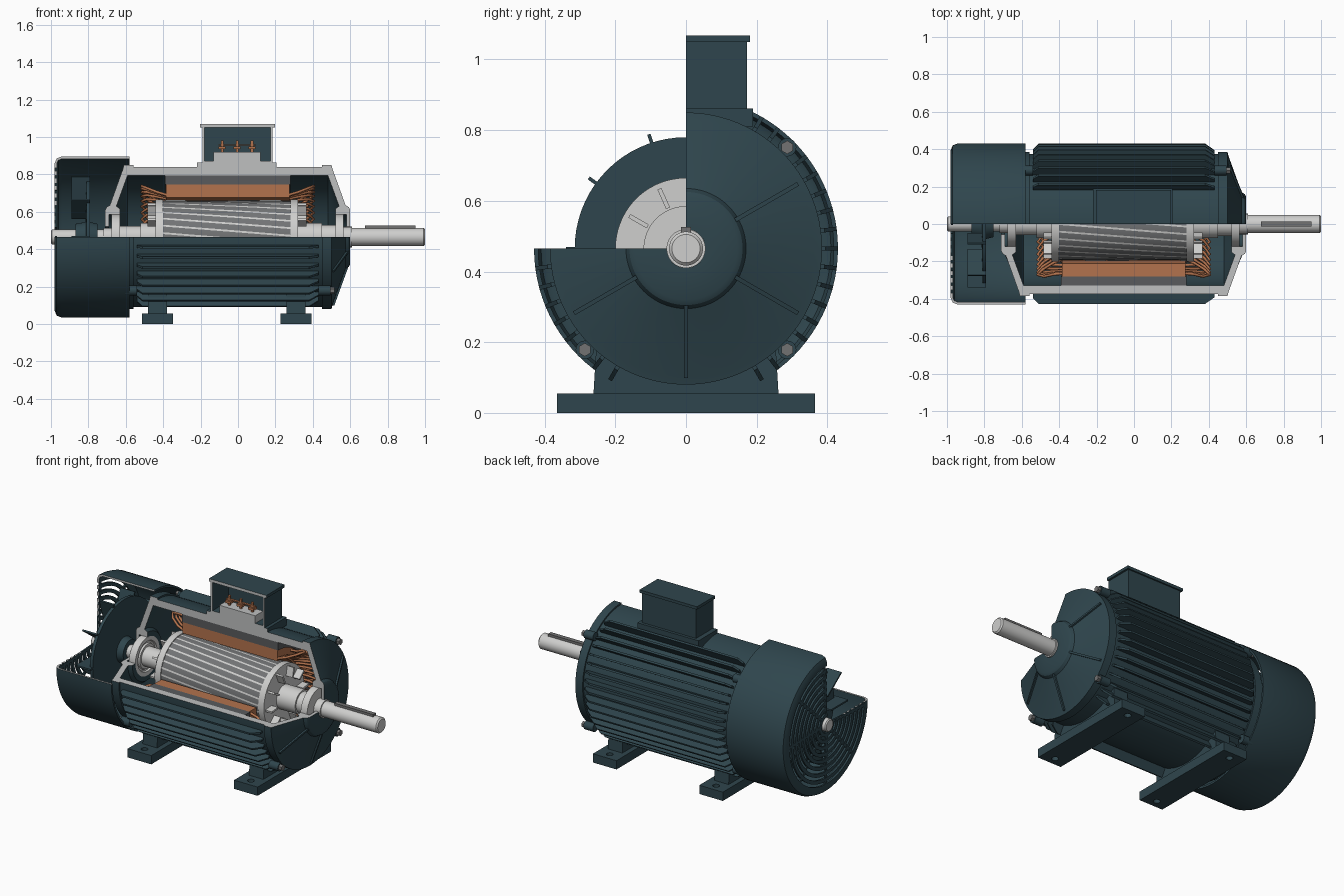
import bpy, bmesh
from math import sin, cos, radians, pi
from mathutils import Vector

if "Cube" in bpy.data.objects:
    bpy.data.objects.remove(bpy.data.objects["Cube"])

AXIS = 0.465          # height of the shaft line
CUT = 270             # degrees of housing kept, front upper quarter removed


def material(name, r, g, b):
    m = bpy.data.materials.new(name)
    m.use_nodes = True
    m.diffuse_color = (r, g, b, 1)
    m.node_tree.nodes["Principled BSDF"].inputs["Base Color"].default_value = (r, g, b, 1)
    return m


TEAL = material("dark teal paint", 0.028, 0.06, 0.074)
SECTION = material("cut metal", 0.52, 0.53, 0.53)
STEEL = material("bright steel", 0.62, 0.62, 0.61)
ROTOR = material("rotor grey", 0.17, 0.175, 0.18)
LAMINATE = material("lamination grey", 0.1, 0.105, 0.11)
COPPER = material("copper", 0.45, 0.17, 0.075)
BOLT = material("bolt grey", 0.17, 0.17, 0.17)


def polar(x, r, angle, t=0):
    """Angle in degrees from straight up, turning towards +y; t is sideways."""
    a = radians(angle)
    return Vector((x, r * sin(a) + t * cos(a), AXIS + r * cos(a) - t * sin(a)))


def finish(name, bm, mat, section=None):
    """Make the object; faces on the two section planes get the section colour."""
    bmesh.ops.remove_doubles(bm, verts=bm.verts, dist=1e-5)
    bmesh.ops.recalc_face_normals(bm, faces=bm.faces)
    if section:
        for f in bm.faces:
            on_y = all(abs(v.co.y) < 1e-4 for v in f.verts)
            on_z = all(abs(v.co.z - AXIS) < 1e-4 and v.co.y < 0 for v in f.verts)
            f.material_index = int(on_y or on_z)
    me = bpy.data.meshes.new(name)
    bm.to_mesh(me)
    bm.free()
    me.materials.append(mat)
    if section:
        me.materials.append(section)
    ob = bpy.data.objects.new(name, me)
    bpy.context.collection.objects.link(ob)
    return ob


def lathe_into(bm, profile, sweep=360, steps=72, centre=(0, 0)):
    """Turn a closed (x, radius) outline round the shaft line."""
    full = sweep == 360
    offset = Vector((0, *centre))
    rows = [[bm.verts.new(polar(x, r, sweep * j / steps) + offset) for x, r in profile]
            for j in range(steps if full else steps + 1)]
    n = len(profile)
    for j in range(steps):
        a, b = rows[j], rows[(j + 1) % len(rows)]
        for i in range(n):
            k = (i + 1) % n
            if profile[i][1] + profile[k][1] > 0:
                bm.faces.new((a[i], a[k], b[k], b[i]))
    if not full:
        bm.faces.new(rows[0])
        bm.faces.new(rows[-1])


def lathe(name, profile, mat, sweep=360, section=None, steps=72):
    bm = bmesh.new()
    lathe_into(bm, profile, sweep, steps)
    return finish(name, bm, mat, section)


def ring(x0, x1, r0, r1):
    return [(x0, r0), (x0, r1), (x1, r1), (x1, r0)]


def prism_into(bm, bottom, top):
    a, b = [bm.verts.new(p) for p in bottom], [bm.verts.new(p) for p in top]
    bm.faces.new(a)
    bm.faces.new(b)
    for i in range(len(a)):
        k = (i + 1) % len(a)
        bm.faces.new((a[i], a[k], b[k], b[i]))


def radial_plates(name, profile, angles, width, mat):
    """Flat plates standing on the shaft line, one for each angle."""
    bm = bmesh.new()
    for a in angles:
        prism_into(bm, *[[polar(x, r, a, s * width / 2) for x, r in profile] for s in (-1, 1)])
    return finish(name, bm, mat)


def boxes(name, spans, mat, section=None):
    bm = bmesh.new()
    for x0, x1, y0, y1, z0, z1 in spans:
        prism_into(bm, *[[(x0, y0, z), (x1, y0, z), (x1, y1, z), (x0, y1, z)] for z in (z0, z1)])
    return finish(name, bm, mat, section)


# Housing with cooling fins
lathe("housing_shell", ring(-0.56, 0.45, 0.33, 0.375), TEAL, CUT, SECTION)
fin = [(-0.54, 0.36), (-0.54, 0.4), (-0.51, 0.43), (0.38, 0.43), (0.43, 0.395), (0.43, 0.36)]
radial_plates("cooling_fins", fin,
              [30 + 7.5 * i for i in range(17)] + [210 + 7.5 * i for i in range(8)], 0.012, TEAL)

# End bells, ribs, ears and bolts
bell = [(0, 0.33), (0, 0.385), (0.05, 0.385), (0.056, 0.362), (0.125, 0.17), (0.142, 0.16),
        (0.15, 0.145), (0.15, 0.055), (0.13, 0.055), (0.13, 0.12), (0.07, 0.12), (0.07, 0.15),
        (0.09, 0.165), (0.03, 0.33)]
rib = [(0.05, 0.366), (0.065, 0.366), (0.14, 0.16), (0.1, 0.16)]
for end, side, base in (("front", 1, 0.45), ("rear", -1, -0.56)):
    def place(profile):
        return [(base + side * u, r) for u, r in profile]
    lathe(end + "_end_bell", place(bell), TEAL, CUT, SECTION)
    radial_plates(end + "_bell_ribs", place(rib), (60, 120, 180, 240), 0.012, TEAL)
    ears, bolts = bmesh.new(), bmesh.new()
    for a in (45, 135, 225):
        spot = (0.405 * sin(radians(a)), 0.405 * cos(radians(a)))
        lathe_into(ears, place(ring(-0.02, 0.045, 0, 0.026)), 360, 16, spot)
        lathe_into(bolts, place(ring(0.045, 0.065, 0, 0.019)), 360, 6, spot)
    finish(end + "_bell_ears", ears, TEAL)
    finish(end + "_bell_bolts", bolts, BOLT)
    lathe(end + "_bearing", place([(0.07, 0.045), (0.07, 0.075), (0.08, 0.08), (0.08, 0.09),
                                   (0.07, 0.095), (0.07, 0.12), (0.115, 0.12), (0.115, 0.045)]), STEEL)

# Fan cover with slotted grille
lathe("fan_cover", [(-0.58, 0.418), (-0.58, 0.43), (-0.945, 0.43), (-0.97, 0.42), (-0.98, 0.395),
                    (-0.98, 0.37), (-0.968, 0.37), (-0.968, 0.395), (-0.96, 0.41), (-0.94, 0.418)],
      TEAL, CUT, SECTION)
grille = bmesh.new()
for i in range(8):
    r = 0.05 + 0.04 * i
    lathe_into(grille, ring(-0.98, -0.968, r, r + 0.022), CUT, 60)
finish("fan_grille_rings", grille, TEAL, SECTION)
radial_plates("fan_grille_spokes", ring(-0.979, -0.969, 0.05, 0.38),
              [3 + 44 * i for i in range(7)], 0.018, TEAL)

# Cooling fan
lathe("fan_disc", [(-0.87, 0.03), (-0.87, 0.07), (-0.815, 0.08), (-0.81, 0.315), (-0.79, 0.315),
                   (-0.79, 0.08), (-0.75, 0.07), (-0.75, 0.03)], TEAL)
radial_plates("fan_blades", ring(-0.89, -0.79, 0.17, 0.34), [18 + 36 * i for i in range(10)], 0.01, TEAL)

# Stator core and windings
lathe("stator_core", ring(-0.39, 0.28, 0.28, 0.33), LAMINATE, CUT)
lathe("stator_coils", ring(-0.385, 0.275, 0.21, 0.28), COPPER, CUT)
curve = bpy.data.curves.new("winding_ends", "CURVE")
curve.dimensions = "3D"
curve.bevel_depth = 0.008
curve.bevel_resolution = 1
curve.resolution_u = 4
for side, base in ((1, 0.27), (-1, -0.38)):
    for i in range(32):
        a = 2 + 7.6 * i
        loop = [(0, 0.225, 0), (0.05, 0.24, 2), (0.105, 0.265, 8), (0.135, 0.285, 15),
                (0.1, 0.285, 22), (0.05, 0.27, 27), (0, 0.265, 29)]
        s = curve.splines.new("POLY")
        s.points.add(len(loop) - 1)
        for p, (u, r, turn) in zip(s.points, loop):
            p.co = (*polar(base + side * u, r, min(a + turn, CUT - 1)), 1)
curve.materials.append(COPPER)
bpy.context.collection.objects.link(bpy.data.objects.new("winding_ends", curve))

# Rotor with skewed bars, end rings and end vanes
lathe("rotor_core", ring(-0.4, 0.28, 0.05, 0.194), ROTOR)
bars = bmesh.new()
for i in range(30):
    edges = []
    for j in range(9):
        x, a = -0.4 + 0.085 * j, 12 * i - 2 * j
        edges.append([bars.verts.new(polar(x, 0.1965, a, t)) for t in (-0.005, 0.005)])
    for (a, b), (c, d) in zip(edges, edges[1:]):
        bars.faces.new((a, c, d, b))
finish("rotor_bars", bars, STEEL)
for end, x0, x1, v in (("front", 0.28, 0.32, 0.365), ("rear", -0.44, -0.4, -0.485)):
    lathe(end + "_rotor_ring", ring(x0, x1, 0.05, 0.2), STEEL)
    radial_plates(end + "_rotor_vanes", ring((x0 + x1) / 2, v, 0.125, 0.185),
                  [12 + 36 * i for i in range(10)], 0.012, STEEL)

# Shaft and key
lathe("shaft", [(-1, 0), (-1, 0.034), (-0.994, 0.04), (-0.72, 0.04), (-0.72, 0.048), (-0.63, 0.048),
                (-0.63, 0.06), (-0.52, 0.06), (-0.52, 0.075), (0.45, 0.075), (0.45, 0.065), (0.52, 0.065),
                (0.52, 0.055), (0.61, 0.055), (0.61, 0.048), (0.992, 0.048), (1, 0.04), (1, 0)],
      STEEL, steps=40)
radial_plates("shaft_key", ring(0.68, 0.95, 0.03, 0.061), [0], 0.028, BOLT)

# Terminal box, sectioned through its middle
boxes("terminal_box_base", [(-0.22, 0.205, 0, 0.19, 0.81, 0.862)], TEAL, SECTION)
boxes("terminal_box", [(-0.19, -0.178, 0, 0.172, 0.86, 1.052), (0.173, 0.185, 0, 0.172, 0.86, 1.052),
                       (-0.19, 0.185, 0.16, 0.172, 0.86, 1.052), (-0.19, 0.185, 0, 0.172, 0.855, 0.872)],
      TEAL, SECTION)
boxes("terminal_box_lid", [(-0.203, 0.197, 0, 0.181, 1.05, 1.068)], TEAL, SECTION)
boxes("terminal_block", [(-0.13, 0.12, 0, 0.08, 0.87, 0.92)], SECTION)
studs = [(x - 0.007, x + 0.007, 0.03, 0.044, 0.915, 0.98) for x in (-0.085, -0.005, 0.075)]
nuts = [(x - 0.018, x + 0.018, 0.02, 0.054, 0.935, 0.95) for x in (-0.085, -0.005, 0.075)]
boxes("terminal_studs", studs + nuts + [(-0.105, 0.095, 0.03, 0.044, 0.953, 0.96)], COPPER)

# Feet with arched pedestals and drilled bolt holes
outline = [(-0.262, 0.05)] + [tuple(polar(0, 0.35, 226 - 92 * i / 16).yz) for i in range(17)] + [(0.262, 0.05)]
for name, x in (("rear", -0.43), ("front", 0.31)):
    bm = bmesh.new()
    prism_into(bm, *[[(x + s * 0.05, y, z) for y, z in outline] for s in (-1, 1)])
    finish(name + "_pedestal", bm, TEAL)
    foot = boxes(name + "_foot", [(x - 0.082, x + 0.082, -0.365, 0.365, 0, 0.055)], TEAL)
    for y in (-0.315, 0.315):
        bpy.ops.mesh.primitive_cylinder_add(vertices=20, radius=0.02, depth=0.3, location=(x, y, 0))
        drill = bpy.context.object
        drill.name = name + "_foot_drill"
        drill.hide_render = True
        drill.hide_set(True)
        cut = foot.modifiers.new("bolt_hole", "BOOLEAN")
        cut.operation = "DIFFERENCE"
        cut.object = drill

# Smooth the turned parts, keeping hard edges
bpy.ops.object.select_all(action="DESELECT")
for ob in bpy.context.collection.objects:
    if ob.type == "MESH" and not ob.hide_render:
        ob.select_set(True)
        bpy.context.view_layer.objects.active = ob
bpy.ops.object.shade_smooth_by_angle(angle=radians(30))
